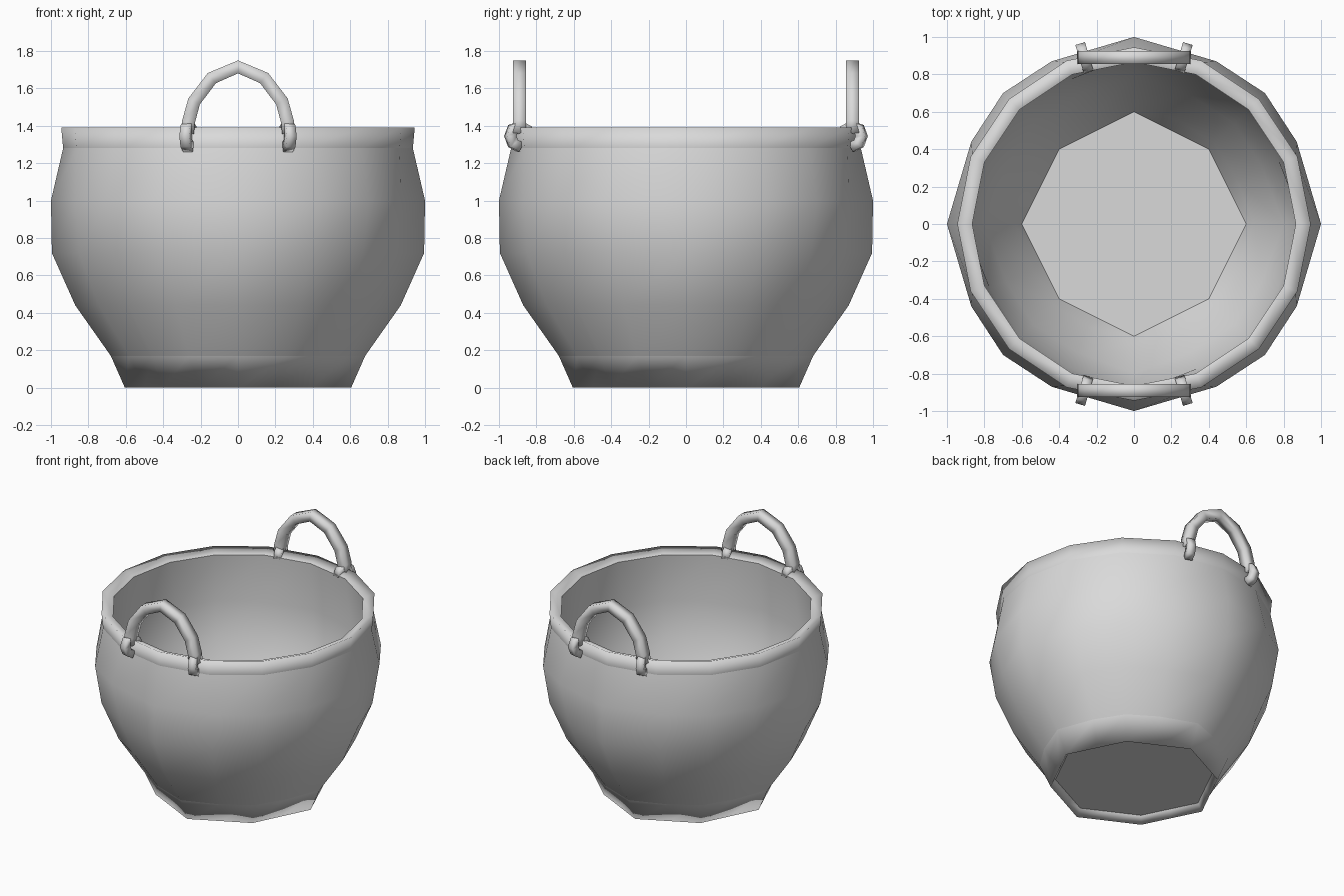
import bpy, bmesh, math
from mathutils import Vector

cube = bpy.data.objects.get("Cube")
if cube:
    bpy.data.objects.remove(cube)

grey = bpy.data.materials.new("plain grey")
grey.use_nodes = True
grey.diffuse_color = (0.7, 0.7, 0.7, 1)
grey.node_tree.nodes["Principled BSDF"].inputs["Base Color"].default_value = (0.7, 0.7, 0.7, 1)


def finish(name, bm, angle):
    mesh = bpy.data.meshes.new(name)
    bm.to_mesh(mesh)
    bm.free()
    mesh.materials.append(grey)
    obj = bpy.data.objects.new(name, mesh)
    bpy.context.collection.objects.link(obj)
    bpy.ops.object.select_all(action='DESELECT')
    obj.select_set(True)
    bpy.context.view_layer.objects.active = obj
    bpy.ops.object.shade_smooth_by_angle(angle=math.radians(angle))


def bridge(bm, a, b):
    n = len(a)
    for i in range(n):
        bm.faces.new((a[i], a[(i + 1) % n], b[(i + 1) % n], b[i]))


def ring(bm, radius, z, corners):
    """Ring of four turned copies of one quadrant's relative x, y corners."""
    verts = []
    for q in range(4):
        c, s = round(math.cos(q * math.pi / 2)), round(math.sin(q * math.pi / 2))
        verts += [bm.verts.new((radius * (x * c - y * s), radius * (x * s + y * c), z))
                  for x, y in corners]
    return verts


def shell(name, profile, angle=80):
    """Skin of rings; a profile that rises faces outward, one that falls inward."""
    bm = bmesh.new()
    rings = [ring(bm, *p) for p in profile]
    for a, b in zip(rings, rings[1:]):
        bridge(bm, a, b)
    finish(name, bm, angle)


def disc(name, radius, z, up):
    bm = bmesh.new()
    face = bm.faces.new(ring(bm, radius, z, foot[::2]))
    if not up:
        face.normal_flip()
    finish(name, bm, 30)


def tube(name, path, radius, side, sides=4):
    """Closed tube along a planar path; side is the normal of its plane."""
    bm = bmesh.new()
    pts = [Vector(p) for p in path]
    side = Vector(side).normalized()
    loops = []
    for i, p in enumerate(pts):
        along = (pts[min(i + 1, len(pts) - 1)] - pts[max(i - 1, 0)]).normalized()
        out = side.cross(along)
        angles = [2 * math.pi * (k + 0.5) / sides for k in range(sides)]
        loops.append([bm.verts.new(p + radius * (math.cos(a) * out + math.sin(a) * side))
                      for a in angles])
    for a, b in zip(loops, loops[1:]):
        bridge(bm, a, b)
    bm.faces.new(loops[0])
    bm.faces.new(loops[-1])
    bmesh.ops.recalc_face_normals(bm, faces=bm.faces)
    finish(name, bm, 91)


# Quadrant outlines: octagonal foot, softer octagon above it, full belly, even rim
foot = [(1, 0), (0.833, 0.333), (0.667, 0.667), (0.333, 0.833)]
lower = [(1, 0), (0.855, 0.385), (0.672, 0.672), (0.385, 0.855)]
belly = [(1, 0), (0.87, 0.44), (0.7, 0.7), (0.44, 0.87)]
even = [(math.cos(i * math.pi / 8), math.sin(i * math.pi / 8)) for i in range(4)]

# Outer wall, thick inner wall, rim and hollow foot
shell("outer_wall", [(0.68, 0.17, lower), (0.87, 0.44, lower), (0.995, 0.72, lower),
                     (1, 1.0, belly), (0.935, 1.28, even)])
shell("inner_wall", [(0.865, 1.36, even), (0.905, 1.0, belly), (0.9, 0.74, lower),
                     (0.8, 0.48, lower), (0.64, 0.22, lower), (0.6, 0.13, foot)])
shell("rim", [(0.935, 1.28, even), (0.945, 1.39, even), (0.865, 1.36, even)], 180)
shell("foot", [(0.57, 0.055, foot), (0.605, 0, foot), (0.68, 0.17, lower)], 180)
disc("floor", 0.6, 0.13, True)
disc("underside", 0.57, 0.055, False)

# Handles and the hooks that hold them on the rim
half_arch = [(0.27, 1.36), (0.265, 1.42), (0.235, 1.53), (0.14, 1.655)]
arch = half_arch + [(0, 1.715)] + [(-x, z) for x, z in reversed(half_arch)]
hook = [(0.875, 1.34), (0.89, 1.38), (0.925, 1.398), (0.965, 1.385),
        (0.98, 1.345), (0.965, 1.305), (0.925, 1.285)]
for end, sy in (("front", -1), ("back", 1)):
    tube(end + "_handle", [(x, sy * 0.89, z) for x, z in arch], 0.049, (0, 1, 0))
    for hand, sx in (("left", 1), ("right", -1)):
        dx, dy = sx * math.sin(0.29), sy * math.cos(0.29)
        tube(f"{end}_{hand}_hook", [(r * dx, r * dy, z) for r, z in hook], 0.038, (dy, -dx, 0))
